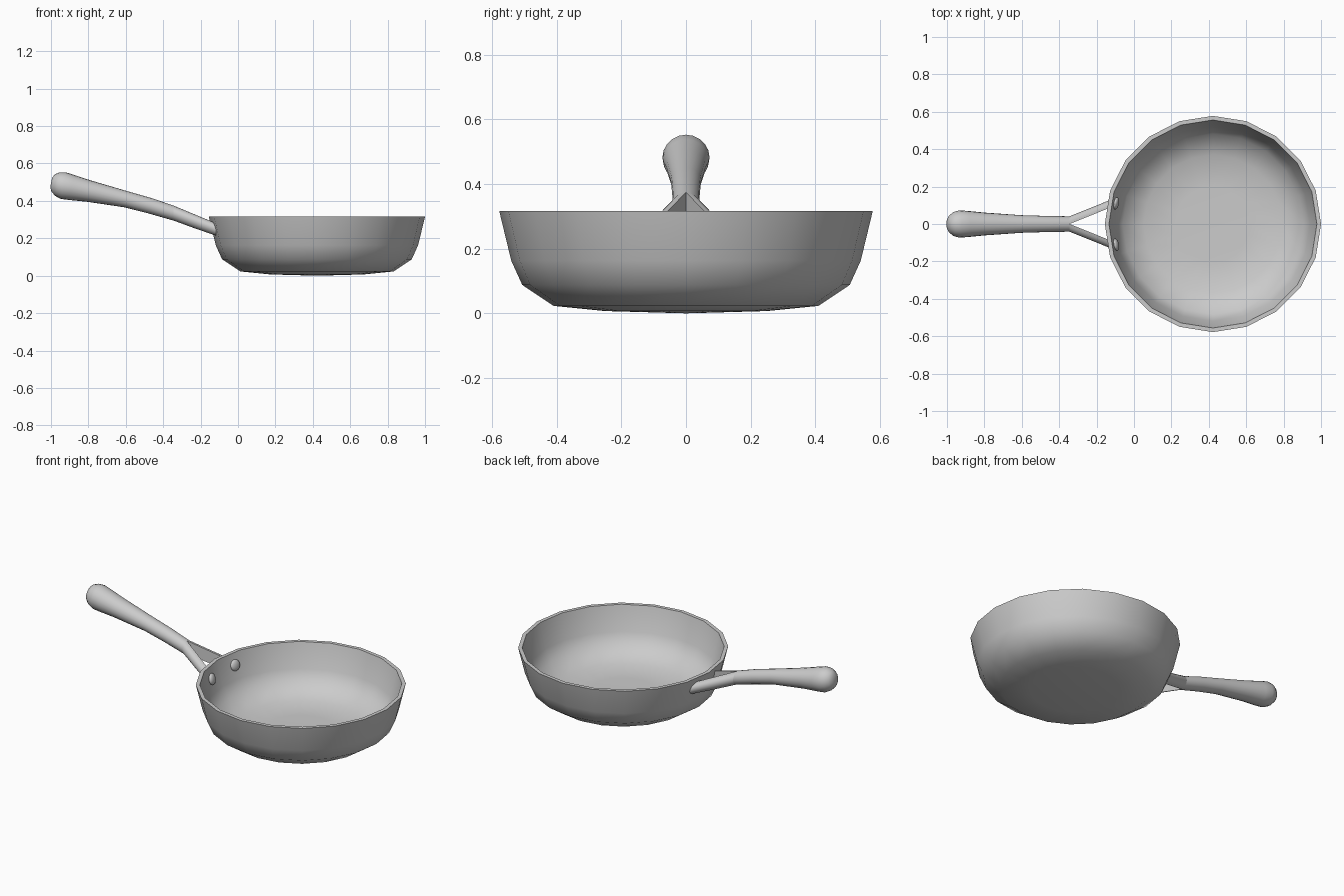
import bpy, bmesh, math
from mathutils import Vector

if "Cube" in bpy.data.objects:
    bpy.data.objects.remove(bpy.data.objects["Cube"])

PAN_X = 0.422


def finish(name, bm, angle):
    bmesh.ops.remove_doubles(bm, verts=bm.verts, dist=1e-5)
    bmesh.ops.recalc_face_normals(bm, faces=bm.faces)
    me = bpy.data.meshes.new(name)
    bm.to_mesh(me)
    bm.free()
    ob = bpy.data.objects.new(name, me)
    bpy.context.collection.objects.link(ob)
    bpy.ops.object.select_all(action='DESELECT')
    ob.select_set(True)
    bpy.context.view_layer.objects.active = ob
    bpy.ops.object.shade_smooth_by_angle(angle=math.radians(angle))
    return ob


def loft(name, rings, angle):
    """Skin a list of closed rings and cap both ends."""
    bm = bmesh.new()
    rows = [[bm.verts.new(p) for p in ring] for ring in rings]
    n = len(rows[0])
    for a, b in zip(rows, rows[1:]):
        for i in range(n):
            j = (i + 1) % n
            bm.faces.new((a[i], a[j], b[j], b[i]))
    bm.faces.new(rows[0])
    bm.faces.new(rows[-1])
    return finish(name, bm, angle)


# Pan bowl: 20-sided lathe, outside from the base up, over the rim, down inside
profile = [(0.25, 0.007), (0.41, 0.023), (0.507, 0.088), (0.541, 0.163),
           (0.578, 0.316), (0.556, 0.316), (0.519, 0.168), (0.482, 0.098),
           (0.37, 0.042), (0.2, 0.036)]
SIDES = 20
bm = bmesh.new()
rows = [[bm.verts.new((PAN_X + r * math.cos(2 * math.pi * i / SIDES),
                       r * math.sin(2 * math.pi * i / SIDES), z))
         for i in range(SIDES)] for r, z in profile]
base = bm.verts.new((PAN_X, 0, 0))
floor = bm.verts.new((PAN_X, 0, 0.036))
for i in range(SIDES):
    j = (i + 1) % SIDES
    for a, b in zip(rows, rows[1:]):
        bm.faces.new((a[i], a[j], b[j], b[i]))
    bm.faces.new((base, rows[0][j], rows[0][i]))
    bm.faces.new((floor, rows[-1][i], rows[-1][j]))
finish("pan_bowl", bm, 42)

# Handle grip: (x, z, half width, half height) stations with a rounded tip
stations = [(-0.999, 0.499, 0.022, 0.024), (-0.988, 0.496, 0.046, 0.047),
            (-0.965, 0.490, 0.064, 0.063), (-0.935, 0.482, 0.073, 0.071),
            (-0.89, 0.472, 0.070, 0.067), (-0.80, 0.453, 0.061, 0.057),
            (-0.60, 0.409, 0.047, 0.043), (-0.47, 0.374, 0.043, 0.041),
            (-0.345, 0.335, 0.041, 0.040)]
rings = []
for k, (x, z, ry, rz) in enumerate(stations):
    lean = 0.2 if k < len(stations) - 1 else 0
    rings.append([(x + lean * rz * math.sin(t), ry * math.cos(t), z + rz * math.sin(t))
                  for t in [2 * math.pi * i / 20 for i in range(20)]])
loft("handle_grip", rings, 50)

for side, label in ((1, "back"), (-1, "front")):
    # Fork prong: half-round section, flat on the inside, running to the bowl
    rings = []
    for x, y, z, ry, rz in ((-0.345, 0, 0.335, 0.041, 0.040),
                            (-0.23, 0.046, 0.290, 0.041, 0.037),
                            (-0.117, 0.092, 0.247, 0.041, 0.033)):
        rings.append([(x, side * (y + ry * math.cos(t)), z + rz * math.sin(t))
                      for t in [math.pi * (i / 10 - 0.5) for i in range(11)]])
    loft("handle_prong_" + label, rings, 40)

    # Rivet head lying flat on the inner wall
    bm = bmesh.new()
    bmesh.ops.create_uvsphere(bm, u_segments=16, v_segments=8, radius=1)
    bmesh.ops.scale(bm, vec=(0.033, 0.033, 0.015), verts=bm.verts)
    ang = math.pi - side * math.radians(12)
    rivet = finish("rivet_" + label, bm, 60)
    rivet.location = (PAN_X + 0.530 * math.cos(ang), 0.530 * math.sin(ang), 0.25)
    rivet.rotation_euler = (0, math.radians(104), ang)
